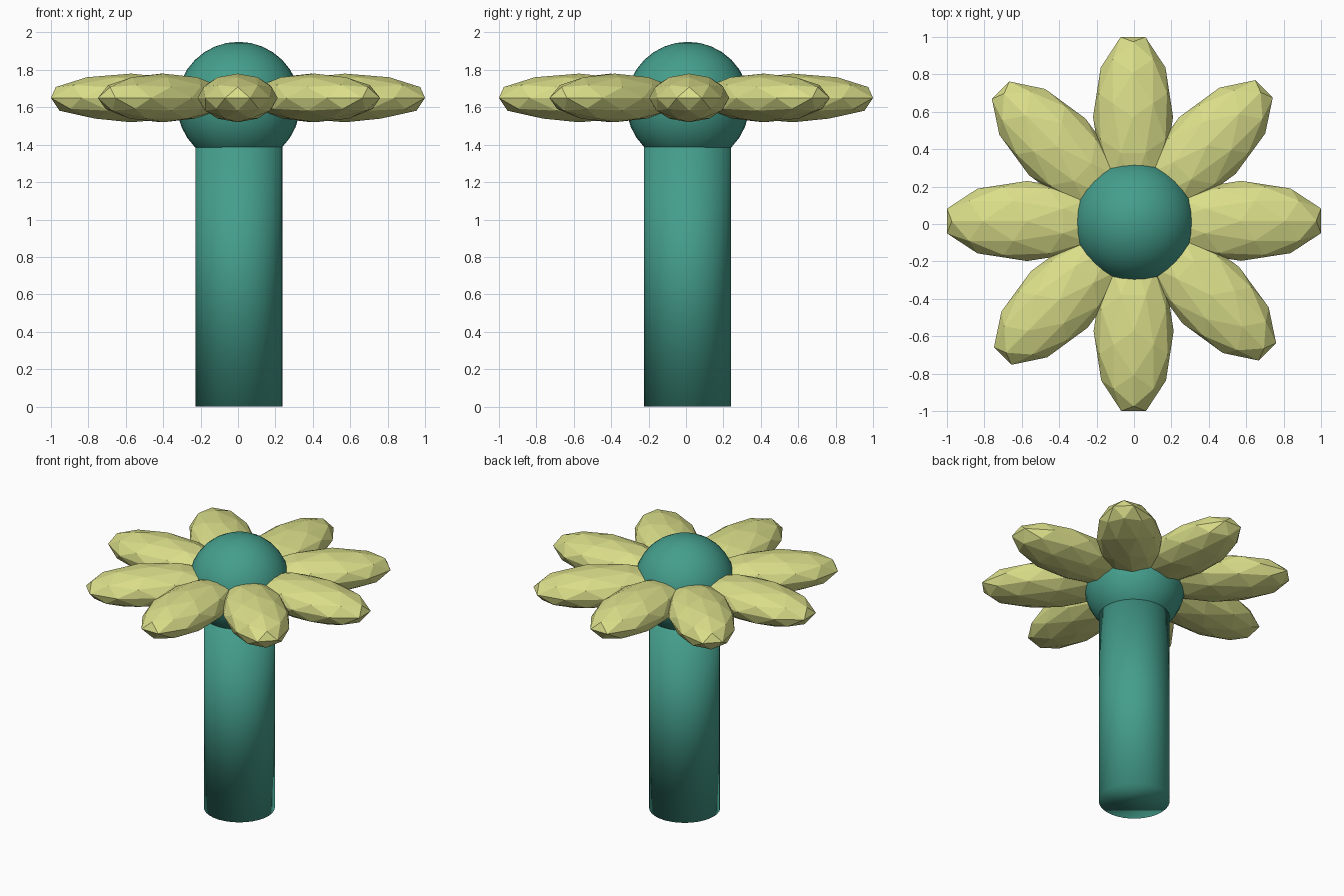
import bpy
import math
from mathutils import Vector

if "Cube" in bpy.data.objects:
    bpy.data.objects.remove(bpy.data.objects["Cube"])


def material(name, rgb):
    m = bpy.data.materials.new(name)
    m.diffuse_color = (*rgb, 1.0)
    m.use_nodes = True
    m.node_tree.nodes["Principled BSDF"].inputs["Base Color"].default_value = m.diffuse_color
    return m


teal = material("teal", (0.058, 0.342, 0.263))
yellow = material("pale_yellow", (0.70, 0.73, 0.25))


def finish(name, mat, smooth):
    ob = bpy.context.object
    ob.name = name
    ob.data.materials.append(mat)
    for p in ob.data.polygons:
        p.use_smooth = smooth
    return ob


# Stem: plain cylinder standing on the ground, its top hidden in the centre ball
STEM_TOP = 1.42
bpy.ops.mesh.primitive_cylinder_add(vertices=32, radius=0.232, depth=STEM_TOP,
                                    location=(0.005, 0.008, STEM_TOP / 2))
finish("stem", teal, True)

# Flower centre: smooth ball
bpy.ops.mesh.primitive_uv_sphere_add(segments=32, ring_count=16, radius=0.33,
                                     location=(0.003, 0.01, 1.62))
finish("flower_centre", teal, True)

# Petals: eight faceted, stretched icospheres, each nudged slightly off the perfect ring
nudges = [(0, 0.017), (-0.012, 0.015), (-0.005, 0), (-0.006, 0.008),
          (0, 0.016), (0.005, 0.001), (-0.002, 0), (0.006, 0.024)]
for i, (dx, dy) in enumerate(nudges):
    a = i * math.pi / 4
    loc = Vector((0.572 * math.cos(a) + dx, 0.572 * math.sin(a) + dy, 1.65))
    bpy.ops.mesh.primitive_ico_sphere_add(subdivisions=2, radius=1.0, location=loc,
                                          rotation=(0, 0, a))
    petal = finish(f"petal_{i + 1}", yellow, False)
    petal.scale = (0.45, 0.214, 0.13)
